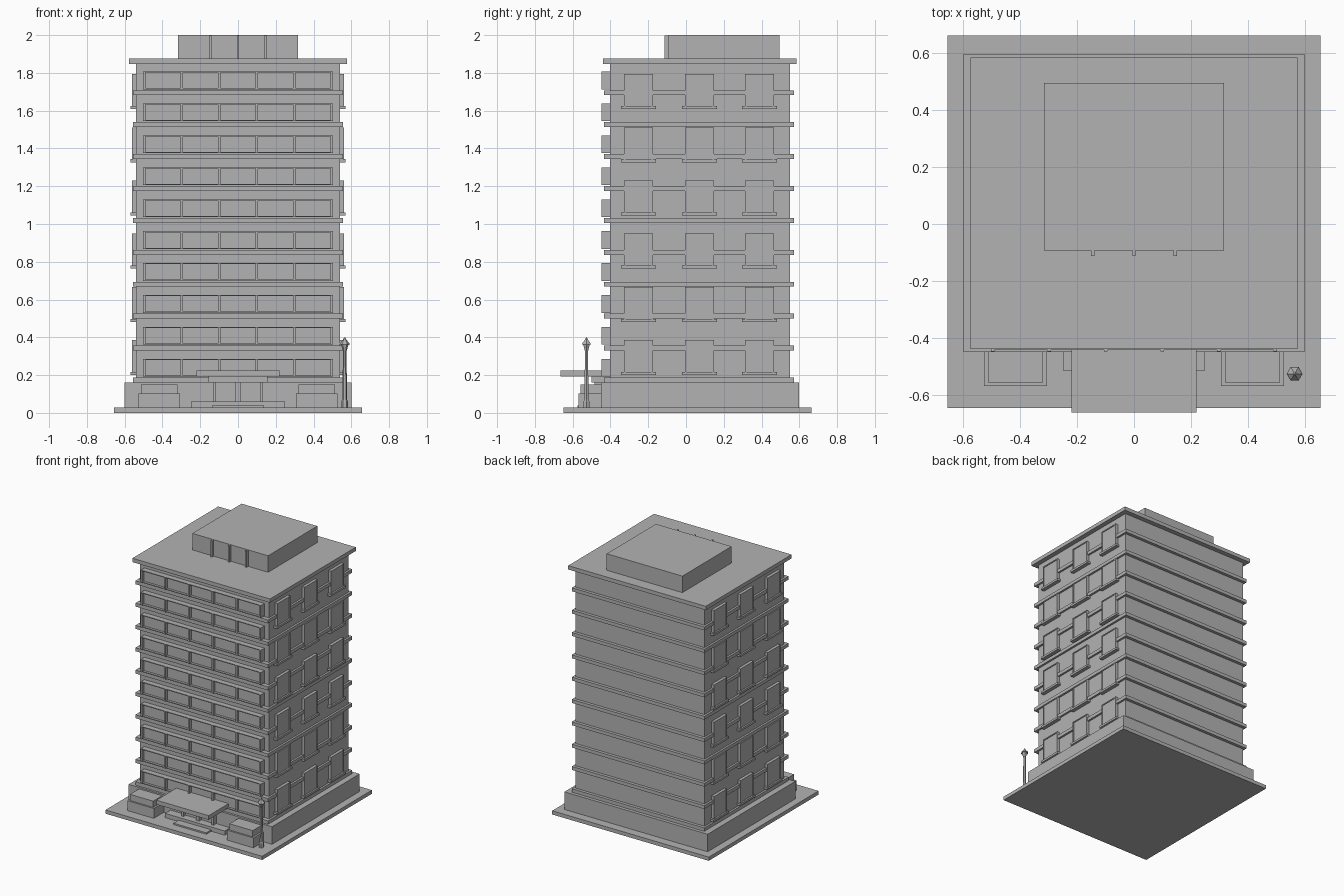
import bpy, bmesh, math
from mathutils import Matrix, Vector

cube = bpy.data.objects.get("Cube")
if cube:
    bpy.data.objects.remove(cube, do_unlink=True)

grey = bpy.data.materials.new("plain grey")
grey.use_nodes = True
grey.diffuse_color = (0.45, 0.45, 0.45, 1)
grey.node_tree.nodes["Principled BSDF"].inputs["Base Color"].default_value = (0.45, 0.45, 0.45, 1)


def finish(name, bm):
    mesh = bpy.data.meshes.new(name)
    bm.to_mesh(mesh)
    bm.free()
    mesh.materials.append(grey)
    obj = bpy.data.objects.new(name, mesh)
    bpy.context.scene.collection.objects.link(obj)
    return obj


def boxes(name, parts):
    """One object from boxes given as (x range, y range, z range)."""
    bm = bmesh.new()
    for part in parts:
        lo, hi = (Vector([r[i] for r in part]) for i in (0, 1))
        m = Matrix.Translation((lo + hi) / 2) @ Matrix.Diagonal((hi - lo).to_4d())
        bmesh.ops.create_cube(bm, size=1, matrix=m)
    return finish(name, bm)


def sym(w):
    return (-w, w)


def around(c, half):
    return (c - half, c + half)


def flip(r):
    return (-r[1], -r[0])


# Main masses
boxes("ground_slab", [(sym(0.656), (-0.648, 0.664), (0, 0.028))])
boxes("podium", [(sym(0.6), (-0.45, 0.598), (0.028, 0.161))])
boxes("tower", [(sym(0.54), (-0.402, 0.55), (0.161, 1.846))])
boxes("roof_slab", [(sym(0.576), (-0.44, 0.586), (1.846, 1.875))])
boxes("roof_house", [(sym(0.317), (-0.093, 0.496), (1.875, 2))])
boxes("roof_house_fins", [(around(x, 0.006), (-0.113, -0.093), (1.875, 1.998))
                          for x in (-0.145, 0, 0.145)])

# Floor ledges and the front window bands
FLOOR = 0.169
ledges, frames, panes = [], [], []
for i in range(10):
    z = 0.161 + i * FLOOR
    ledges.append((sym(0.555), (-0.434, 0.573), (z, z + 0.026)))
    low, high = z + 0.031, z + 0.125
    panes.append((sym(0.5), (-0.425, -0.402), (low, high)))
    for edge in (low, high - 0.006):
        frames.append((sym(0.503), (-0.443, -0.402), (edge, edge + 0.006)))
    for k in range(6):
        x = (k - 2.5) * 0.1985
        frames.append((around(x, 0.006), (-0.448, -0.402), (low, high)))
boxes("floor_ledges", ledges)
boxes("front_window_frames", frames)
boxes("front_window_panes", panes)

# Side windows, the same on both sides
frames, panes, sills = [], [], []
for row in range(6):
    low = 0.216 + row * 0.2817
    high = low + 0.169
    for y in (-0.252, 0.072, 0.389):
        panes.append(((0.53, 0.557), around(y, 0.07), (low, high)))
        sills.append(((0.53, 0.569), around(y, 0.092), (low - 0.016, low)))
        frames.append(((0.53, 0.562), around(y, 0.077), (high - 0.008, high)))
        for s in (-1, 1):
            frames.append(((0.53, 0.562), around(y + s * 0.073, 0.004), (low, high - 0.008)))
for side, turn in (("left", lambda r: r), ("right", flip)):
    for name, parts in (("window_frames", frames), ("window_panes", panes), ("window_sills", sills)):
        boxes(f"{side}_{name}", [(turn(x), y, z) for x, y, z in parts])

# Entrance: canopy, steps, portal and doors
boxes("canopy", [(sym(0.219), (-0.664, -0.4), (0.193, 0.225))])
boxes("entrance_steps", [(sym(0.25), (-0.515, -0.45), (0.028, 0.06)),
                         (sym(0.137), (-0.575, -0.515), (0.028, 0.039))])
boxes("entrance_lintel", [(sym(0.155), (-0.5, -0.402), (0.161, 0.193))])
boxes("door_posts", [(around(x, w), (-0.485, -0.45), (0.06, 0.161))
                     for x, w in ((-0.125, 0.008), (0, 0.014), (0.125, 0.008))])
boxes("doors", [(sym(0.12), (-0.458, -0.45), (0.06, 0.161))])

# Planters with clipped hedges
for side, s in (("left", 1), ("right", -1)):
    boxes(f"{side}_planter", [(around(s * 0.417, 0.111), (-0.57, -0.45), (0.028, 0.103))])
    boxes(f"{side}_hedge", [(around(s * 0.417, 0.097), (-0.558, -0.45), (0.103, 0.15))])


# Street lamp: six-sided stacked profile of radius and height
def lathe(name, profile, x, y, sides=6):
    bm = bmesh.new()
    rings = []
    for r, z in profile:
        rings.append([bm.verts.new((x + r * math.cos(a), y + r * math.sin(a), z))
                      for a in (math.tau * k / sides for k in range(sides))])
    for a, b in zip(rings, rings[1:]):
        for k in range(sides):
            n = (k + 1) % sides
            bm.faces.new((a[k], a[n], b[n], b[k]))
    bm.faces.new(rings[0][::-1])
    bm.faces.new(rings[-1])
    return finish(name, bm)


lathe("lamp_post", [(0.018, 0.028), (0.018, 0.06), (0.013, 0.07), (0.009, 0.32), (0.009, 0.335)], 0.565, -0.527)
lathe("lamp_lantern", [(0.01, 0.328), (0.02, 0.362)], 0.565, -0.527)
lathe("lamp_cap", [(0.028, 0.362), (0.024, 0.37), (0.01, 0.386), (0.003, 0.4)], 0.565, -0.527)
